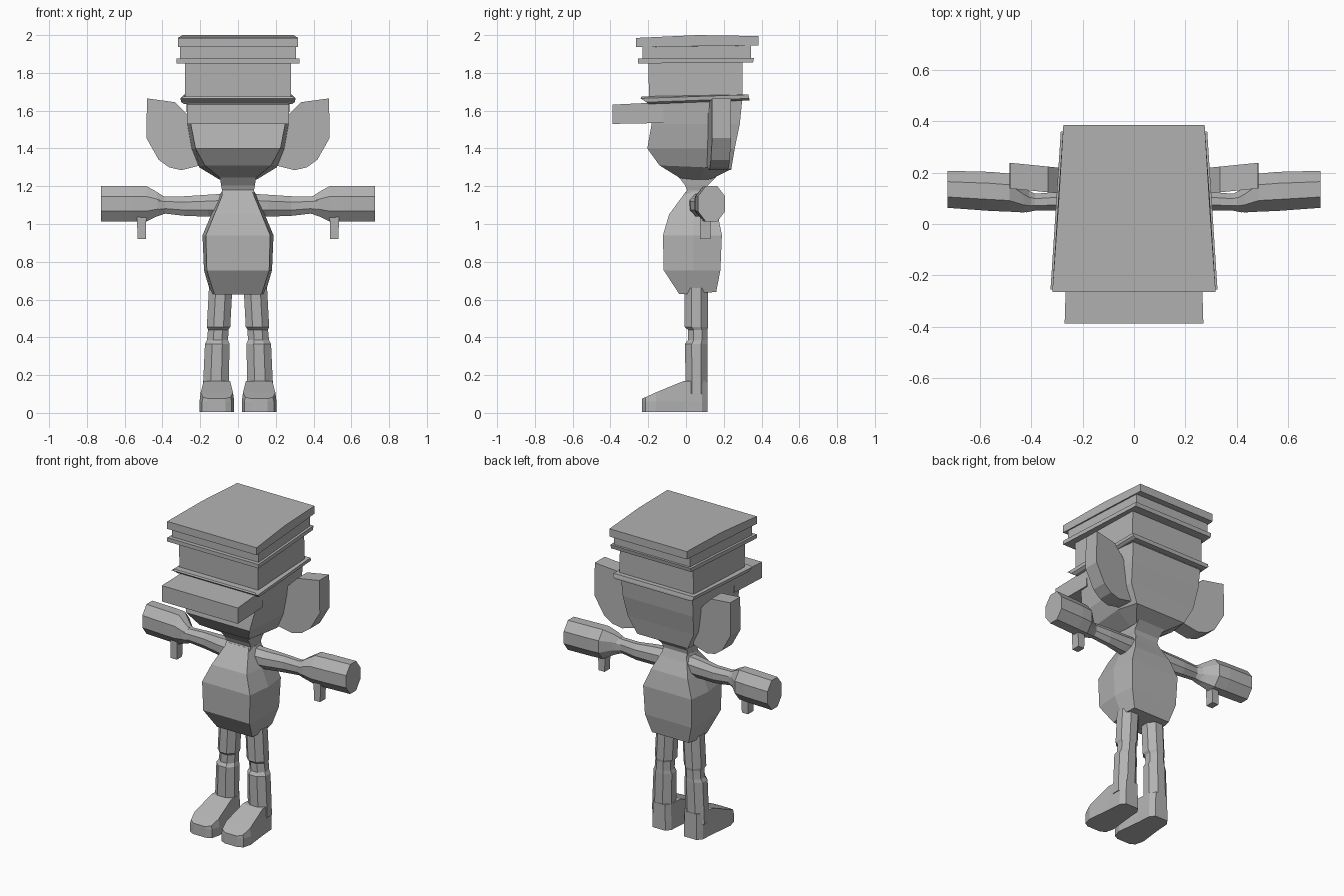
import bpy, bmesh, math

grey = bpy.data.materials.new("plain grey")
grey.diffuse_color = (0.45, 0.45, 0.45, 1)


def loft(name, rings, mirror=False):
    """Skin a list of closed rings, cap both ends, optionally mirror in x."""
    bm = bmesh.new()
    for s in ((1, -1) if mirror else (1,)):
        loops = [[bm.verts.new((s * x, y, z)) for x, y, z in r] for r in rings]
        for a, b in zip(loops, loops[1:]):
            n = len(a)
            for i in range(n):
                j = (i + 1) % n
                bm.faces.new((a[i], a[j], b[j], b[i]))
        bm.faces.new(loops[0])
        bm.faces.new(loops[-1])
    bmesh.ops.recalc_face_normals(bm, faces=bm.faces)
    me = bpy.data.meshes.new(name)
    bm.to_mesh(me)
    bm.free()
    me.materials.append(grey)
    ob = bpy.data.objects.new(name, me)
    bpy.context.collection.objects.link(ob)
    return ob


def slab(z, wf, wb, y0, y1, dz=0.0):
    """Four-sided ring: front and back half widths, dz lifts the back."""
    return [(-wf, y0, z), (wf, y0, z), (wb, y1, z + dz), (-wb, y1, z + dz)]


def hexa(z, wf, wm, wb, y0, ym, y1, dz=0.0):
    """Six-sided ring with a wider middle."""
    return [(-wf, y0, z), (wf, y0, z), (wm, ym, z + dz / 2), (wb, y1, z + dz),
            (-wb, y1, z + dz), (-wm, ym, z + dz / 2)]


def octa(c, r1, r2, axis):
    """Eight-sided ring around the x axis (arms) or the z axis (legs)."""
    k = 1 / math.cos(math.pi / 8)
    pts = []
    for i in range(8):
        a = math.pi / 8 + i * math.pi / 4
        u, v = r1 * k * math.cos(a), r2 * k * math.sin(a)
        pts.append((c[0], c[1] + u, c[2] + v) if axis == 'x'
                   else (c[0] + u, c[1] + v, c[2]))
    return pts


# Hat: crown, brim, stepped bands and top slab
loft("hat_crown", [slab(1.65, .28, .265, -.195, .30), slab(1.86, .28, .26, -.2, .30)])
loft("hat_brim", [slab(1.635, .285, .27, -.20, .335, .02), slab(1.645, .30, .285, -.21, .335, .02),
                  slab(1.665, .305, .285, -.24, .33, .02), slab(1.675, .285, .27, -.235, .31, .01)])
loft("hat_lower_band", [slab(1.85, .325, .285, -.255, .355, .005),
                        slab(1.875, .325, .285, -.255, .36, .005)])
loft("hat_upper_band", [slab(1.87, .308, .27, -.23, .345), slab(1.95, .308, .27, -.23, .345)])
loft("hat_top", [[(s * w, y, z) for s, w, y, z in ring] for ring in (
    [(-1, .318, -.265, 1.937), (1, .318, -.265, 1.937), (1, .295, .1, 1.942),
     (1, .275, .385, 1.945), (-1, .275, .385, 1.945), (-1, .295, .1, 1.942)],
    [(-1, .318, -.265, 1.985), (1, .318, -.265, 1.985), (1, .295, .06, 2.0),
     (1, .275, .385, 1.995), (-1, .275, .385, 1.995), (-1, .295, .06, 2.0)])])
loft("hat_visor", [slab(1.53, .27, .262, -.388, -.12, .005),
                   slab(1.632, .27, .262, -.388, -.12, .013)])

# Head
loft("head", [hexa(1.236, .085, .10, .09, -.02, .08, .13),
              hexa(1.31, .175, .205, .18, -.14, .1, .24, -.02),
              hexa(1.40, .225, .245, .235, -.205, .1, .258),
              hexa(1.53, .25, .268, .25, -.182, .11, .285),
              hexa(1.66, .265, .275, .255, -.165, .12, .298)])

# Ears: one outline, inner edge set forward of the outer edge
outline = [(.22, 1.50), (.27, 1.58), (.335, 1.645), (.482, 1.665), (.485, 1.455),
           (.42, 1.34), (.365, 1.30), (.30, 1.285), (.20, 1.31)]
loft("ears", [[(x, .09 + .10 * x + d, z) for x, z in outline] for d in (0, .1)], True)

# Neck and torso
loft("neck", [slab(1.13, .085, .085, -.02, .13), slab(1.18, .085, .085, .005, .11),
              slab(1.205, .09, .09, -.005, .115), slab(1.25, .095, .095, -.04, .16)])
loft("torso", [hexa(.628, .125, .145, .13, -.035, .06, .16, .012),
               hexa(.755, .165, .18, .165, -.118, .04, .182),
               hexa(.94, .17, .188, .172, -.122, .04, .19),
               hexa(1.05, .125, .142, .13, -.09, .04, .168),
               hexa(1.172, .075, .088, .08, 0, .05, .11)])

# Arms and hands: (x, y, z, half depth, half height)
arm = [(.08, .07, 1.10, .055, .06), (.16, .075, 1.097, .05, .058), (.28, .09, 1.095, .036, .052),
       (.385, .085, 1.10, .033, .045), (.42, .09, 1.10, .045, .055)]
hand = [(.40, .085, 1.10, .035, .05), (.43, .095, 1.105, .05, .065), (.485, .122, 1.107, .074, .094),
        (.56, .127, 1.107, .076, .095), (.725, .135, 1.107, .072, .095)]
for name, data in (("arms", arm), ("hands", hand)):
    loft(name, [octa((x, y, z), ry, rz, 'x') for x, y, z, ry, rz in data], True)
loft("thumbs", [[(x, y, z) for x, y in ((.485 + t, .075), (.535 - t, .075),
                                         (.535 - t, .13), (.485 + t, .13))]
                for z, t in ((.92, .003), (1.05, 0))], True)

# Legs with a shallow notch at each knee: (z, x, y, half width, half depth)
leg = [(.10, .118, .055, .068, .058), (.17, .116, .055, .068, .058), (.365, .11, .055, .065, .06),
       (.385, .108, .062, .056, .052), (.44, .105, .062, .054, .052), (.455, .103, .055, .062, .062),
       (.66, .092, .055, .062, .062)]
loft("legs", [octa((x, y, z), rx, ry, 'z') for z, x, y, rx, ry in leg], True)

# Feet: outline stations from heel to rounded toe, as (y, top height, half width)
feet = [(.115, .17, .045), (.085, .17, .068), (-.01, .17, .075), (-.16, .108, .092),
        (-.215, .083, .078), (-.232, .075, .045)]
loft("feet", [[(.112 - w, y, .005), (.112 + w, y, .005), (.112 + w, y, .06),
               (.112 + w * .93, y, h), (.112 - w * .93, y, h), (.112 - w, y, .06)]
              for y, h, w in feet], True)
